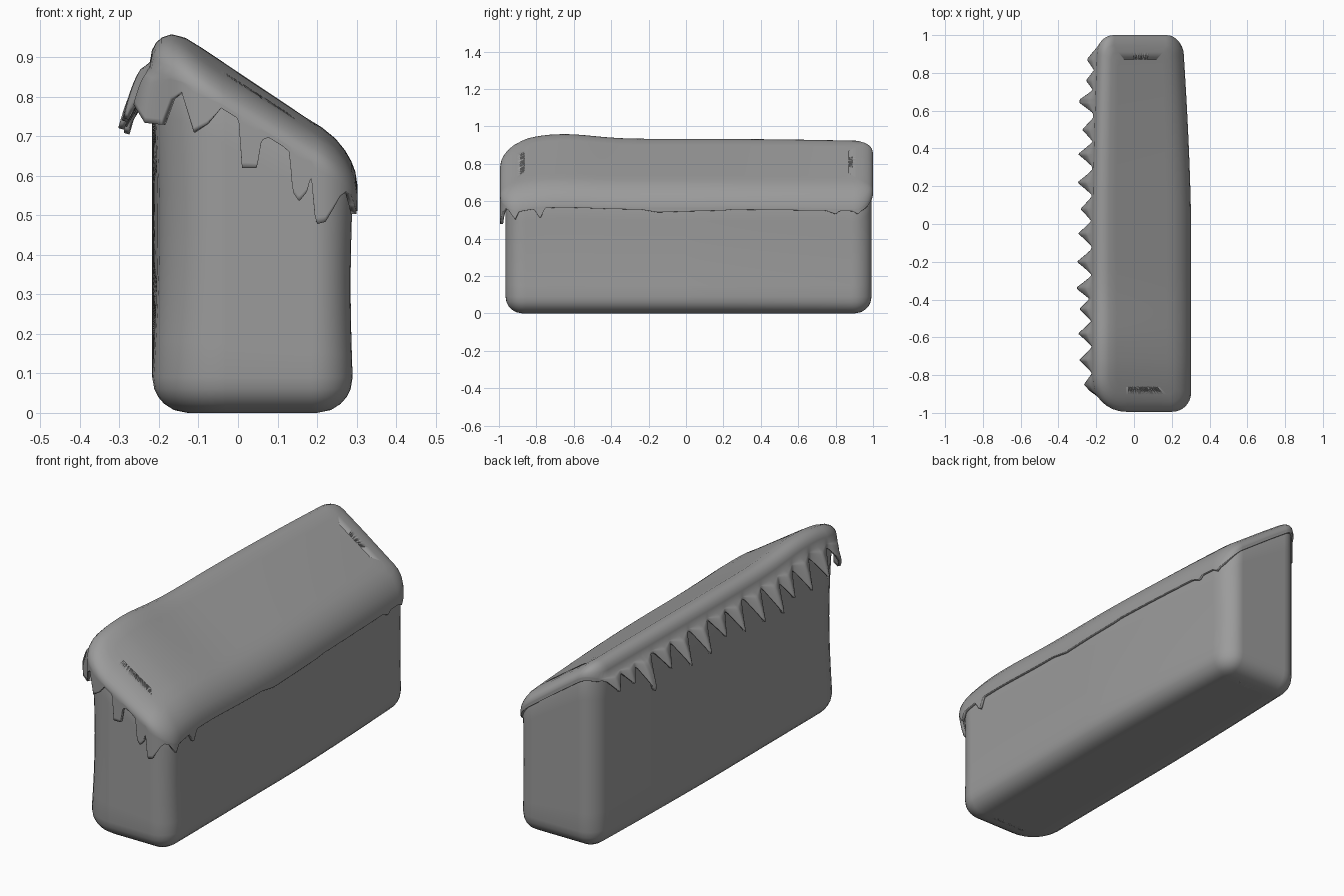
import bpy, math

if "Cube" in bpy.data.objects:
    bpy.data.objects.remove(bpy.data.objects["Cube"])


def outline(x0, x1, y0, y1, r, rf, d):
    """Counter-clockwise rounded rectangle inset by d: (x, y, normal x, normal y).
    r rounds the corners, rf the wider front left one."""
    x0, x1, y0, y1 = x0 + d, x1 - d, y0 + d, y1 - d
    r, rf = max(r - d, 0.035), max(rf - d, 0.035)
    arcs = [(x1 - r, y0 + r, r), (x1 - r, y1 - r, r), (x0 + r, y1 - r, r), (x0 + rf, y0 + rf, rf)]
    pts = []
    for k, (cx, cy, cr) in enumerate(arcs):
        a0 = (k - 1) * math.pi / 2
        for i in range(9):
            a = a0 + i / 8 * math.pi / 2
            pts.append((cx + cr * math.cos(a), cy + cr * math.sin(a), math.cos(a), math.sin(a)))
        a = a0 + math.pi / 2
        c, s = math.cos(a), math.sin(a)
        ex, ey, er = arcs[(k + 1) % 4]
        n = 200 if k % 2 == 0 else 60
        for i in range(1, n):
            t = i / n
            q = cr + (er - cr) * t
            pts.append((cx + (ex - cx) * t + q * c, cy + (ey - cy) * t + q * s, c, s))
    return pts


def narrow(x, y):
    # the block narrows toward the back on both sides
    return x * (1 - (0.15 if x > 0 else 0.12) * max(0, y) ** 1.5)


def roof(x, y):
    # slanted top with a low hump near the front, easing down at the ridge and ends
    hump = 0.025 * (1 - 0.6 * min(1, max(0, (x + 0.1) / 0.25)))
    return (0.935 - 0.614 * (x + 0.15) - 2.5 * max(0, -0.12 - x) ** 2
            + hump * math.exp(-((y + 0.65) / 0.22) ** 2)
            - 0.04 * min(1, max(0, (-0.72 - y) / 0.28)) ** 2
            - 0.012 * max(0, y) ** 2)


def arc_drop(r, d):
    return r - math.sqrt(max(0, r * r - max(0, r - d) ** 2))


def edge_drop(d, ny):
    # rounding of the top edge, tighter on the two ends
    return arc_drop(0.09, d) * (1 - 0.45 * ny * ny)


def interp(table, v):
    for (a, za), (b, zb) in zip(table, table[1:]):
        if v <= b:
            t = min(1, max(0, (v - a) / (b - a)))
            return za + (zb - za) * t
    return table[-1][1]


# lower edge of the topping along the front and right side
FRONT = [(-0.215, 0.69), (-0.2, 0.70), (-0.18, 0.78), (-0.15, 0.825), (-0.125, 0.78), (-0.11, 0.70),
         (-0.09, 0.69), (-0.07, 0.76), (-0.03, 0.78), (0.0, 0.76), (0.01, 0.62), (0.048, 0.62),
         (0.06, 0.69), (0.085, 0.70), (0.13, 0.66), (0.138, 0.56), (0.155, 0.535), (0.175, 0.56),
         (0.185, 0.60), (0.195, 0.49), (0.21, 0.465), (0.232, 0.50), (0.265, 0.56), (0.30, 0.56)]
RIGHT = [(-0.98, 0.55), (-0.93, 0.47), (-0.89, 0.55), (-0.82, 0.57), (-0.78, 0.505), (-0.75, 0.57),
         (-0.5, 0.575), (-0.3, 0.565), (-0.15, 0.54), (0.0, 0.545), (0.2, 0.55), (0.35, 0.565),
         (0.55, 0.565), (0.72, 0.56), (0.8, 0.53), (0.85, 0.57), (0.92, 0.53), (0.97, 0.58)]
# left drips: position along the length, drop
DRIPS = [(0.87, 0.08), (0.65, 0.15), (0.76, 0.08), (0.5, 0.10), (0.37, 0.13), (0.22, 0.13), (0.08, 0.10),
         (-0.05, 0.12), (-0.2, 0.13), (-0.34, 0.14), (-0.45, 0.11), (-0.58, 0.12), (-0.72, 0.11),
         (-0.86, 0.09)]


def left_edge(y):
    return 0.855 - max(l * max(0, 1 - abs(y - c) / 0.07) ** 1.1 for c, l in DRIPS)


grey = bpy.data.materials.new("grey")
grey.diffuse_color = (0.33, 0.33, 0.33, 1)
grey.use_nodes = True
grey.node_tree.nodes["Principled BSDF"].inputs["Base Color"].default_value = grey.diffuse_color


def loft(name, rings, cap_bottom):
    n = len(rings[0])
    verts = [v for ring in rings for v in ring]
    faces = [(i * n + j, i * n + (j + 1) % n, (i + 1) * n + (j + 1) % n, (i + 1) * n + j)
             for i in range(len(rings) - 1) for j in range(n)]

    # fill an end with strips from the middle of the front to the middle of the back
    def cap(base, flip):
        mid = n - 30
        for k in range(n // 2):
            f = [base + (mid + s) % n for s in (k, k + 1, -k - 1, -k)]
            f = list(dict.fromkeys(f))
            faces.append(tuple(reversed(f)) if flip else tuple(f))

    cap((len(rings) - 1) * n, False)
    if cap_bottom:
        cap(0, True)
    mesh = bpy.data.meshes.new(name)
    mesh.from_pydata(verts, [], faces)
    mesh.materials.append(grey)
    obj = bpy.data.objects.new(name, mesh)
    bpy.context.collection.objects.link(obj)
    mesh.polygons.foreach_set("use_smooth", [True] * len(mesh.polygons))
    return obj


# body: rounded block with a slanted top
B = (-0.217, 0.290, -0.965, 0.992, 0.10, 0.18)
INSETS = [0.0, 0.005, 0.015, 0.03, 0.055, 0.09, 0.13]
rings = []
for d in reversed(INSETS):
    rings.append([(narrow(x, y), y, arc_drop(0.09, d)) for x, y, _, _ in outline(*B, d)])
for k in range(1, 9):
    ring = []
    for x, y, nx, ny in outline(*B, 0):
        z = 0.09 + (roof(x, y) - 0.02 - edge_drop(0, ny) - 0.09) * k / 8
        waist = math.sin(math.pi * k / 8)
        end = max(0, -y) ** 3
        px = x + max(0, -nx) * 0.028 * waist * end - max(0, nx) * 0.005 * waist
        ring.append((narrow(px, y), y, z))
    rings.append(ring)
for d in INSETS[1:]:
    rings.append([(narrow(x, y), y, roof(x, y) - 0.02 - edge_drop(d, ny))
                  for x, y, _, ny in outline(*B, d)])
loft("body", rings, True)

# topping: shell over the slanted top with a dripping skirt
T = (-0.223, 0.302, -0.994, 1.0, 0.10, 0.18)
rings = []
STEPS = 9
for k in range(STEPS):
    ring = []
    for x, y, nx, ny in outline(*T, 0):
        edge = roof(x, y) - edge_drop(0, ny)
        ze = interp(FRONT, x) if ny < 0 else edge - 0.02
        zs = interp(RIGHT, y) if nx > 0 else left_edge(y)
        w = min(1, max(0, (abs(ny) - 0.2) / 0.3))
        low = min(edge - 0.012, ze * w + zs * (1 - w))
        z = low + (edge - low) * k / STEPS
        # left drips swing outward in a curve
        swing = 0.08 * min(1, max(0, 0.855 - low) / 0.13) * (1 - w)
        flare = swing * max(0, -nx) * math.sqrt(1 - k / STEPS)
        ring.append((narrow(x, y) - flare, y, z))
    rings.append(ring)
for d in INSETS:
    rings.append([(narrow(x, y), y, roof(x, y) - edge_drop(d, ny))
                  for x, y, _, ny in outline(*T, d)])
topping = loft("dripping_topping", rings, False)
solid = topping.modifiers.new("thickness", "SOLIDIFY")
solid.thickness = 0.015
solid.offset = -1
